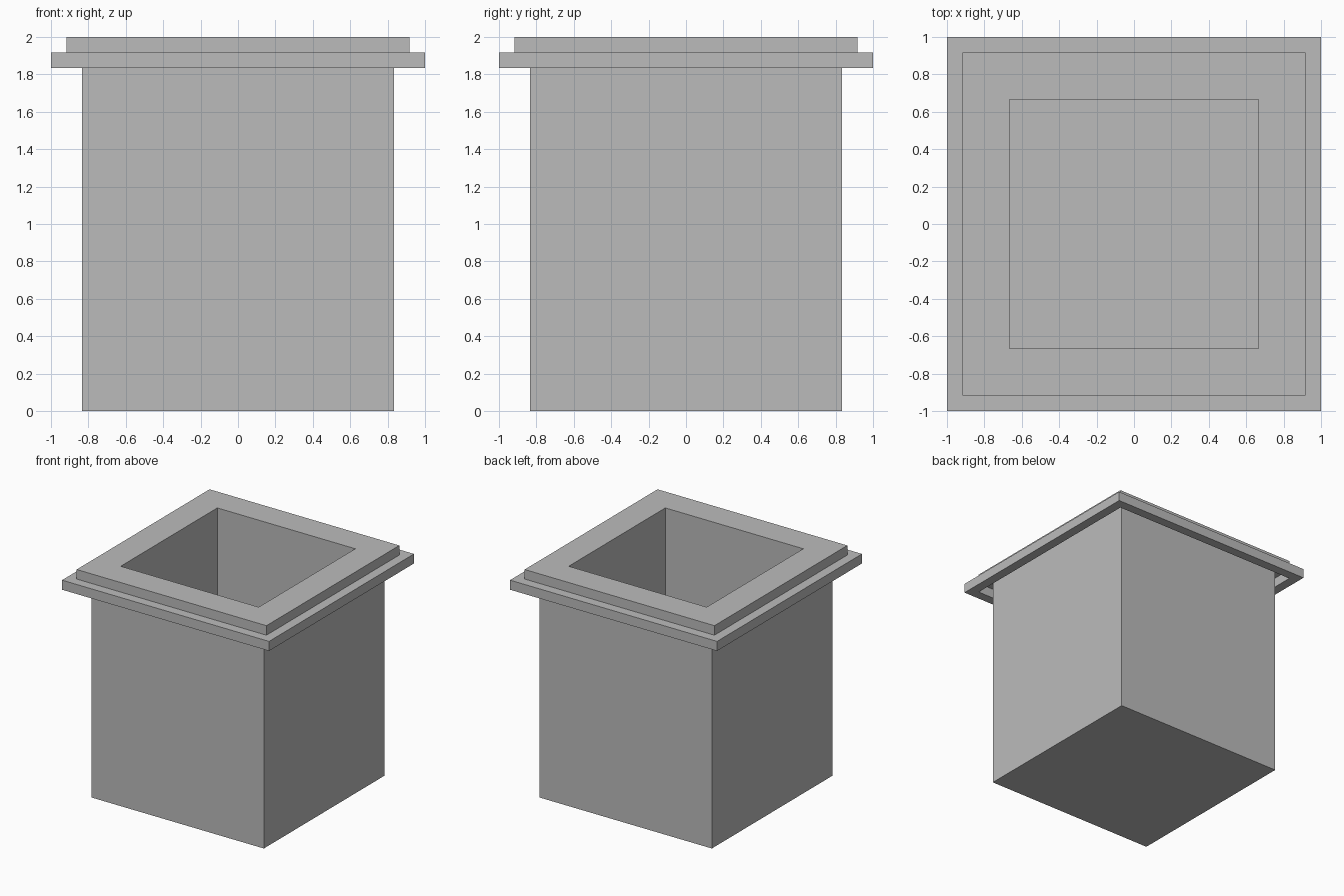
import bpy
import bmesh

cube = bpy.data.objects.get("Cube")
if cube:
    bpy.data.objects.remove(cube, do_unlink=True)

# One module: wall steps and rim heights are multiples of it
U = 1 / 12
INNER, OUTER, RIM, FLANGE = 8 * U, 10 * U, 11 * U, 12 * U
FLOOR, FLANGE_BOTTOM, RIM_BOTTOM, TOP = 2 * U, 22 * U, 23 * U, 24 * U

grey = bpy.data.materials.new("plain grey")
grey.use_nodes = True
colour = (0.5, 0.5, 0.5, 1)
grey.diffuse_color = colour
grey.node_tree.nodes["Principled BSDF"].inputs["Base Color"].default_value = colour


def square_sweep(name, profile, closed=False):
    """Sweep (half width, height) points round a square; open ends are capped."""
    bm = bmesh.new()
    corners = ((-1, -1), (1, -1), (1, 1), (-1, 1))
    loops = [[bm.verts.new((r * x, r * y, z)) for x, y in corners] for r, z in profile]
    pairs = list(zip(loops, loops[1:]))
    if closed:
        pairs.append((loops[-1], loops[0]))
    else:
        bm.faces.new(loops[0])
        bm.faces.new(loops[-1])
    for a, b in pairs:
        for i in range(4):
            j = (i + 1) % 4
            bm.faces.new((a[i], a[j], b[j], b[i]))
    bmesh.ops.recalc_face_normals(bm, faces=bm.faces)
    mesh = bpy.data.meshes.new(name)
    bm.to_mesh(mesh)
    bm.free()
    mesh.materials.append(grey)
    obj = bpy.data.objects.new(name, mesh)
    bpy.context.collection.objects.link(obj)
    return obj


def square_ring(name, inner, outer, bottom, top):
    return square_sweep(name, [(outer, bottom), (outer, top), (inner, top), (inner, bottom)], True)


# Hollow square body with a thick floor
square_sweep("body", [(OUTER, 0), (OUTER, RIM_BOTTOM), (INNER, RIM_BOTTOM), (INNER, FLOOR)])

# Raised rim, and the flange hanging round it with a gap to the body
square_ring("rim", INNER, RIM, RIM_BOTTOM, TOP)
square_ring("flange", RIM, FLANGE, FLANGE_BOTTOM, RIM_BOTTOM)
